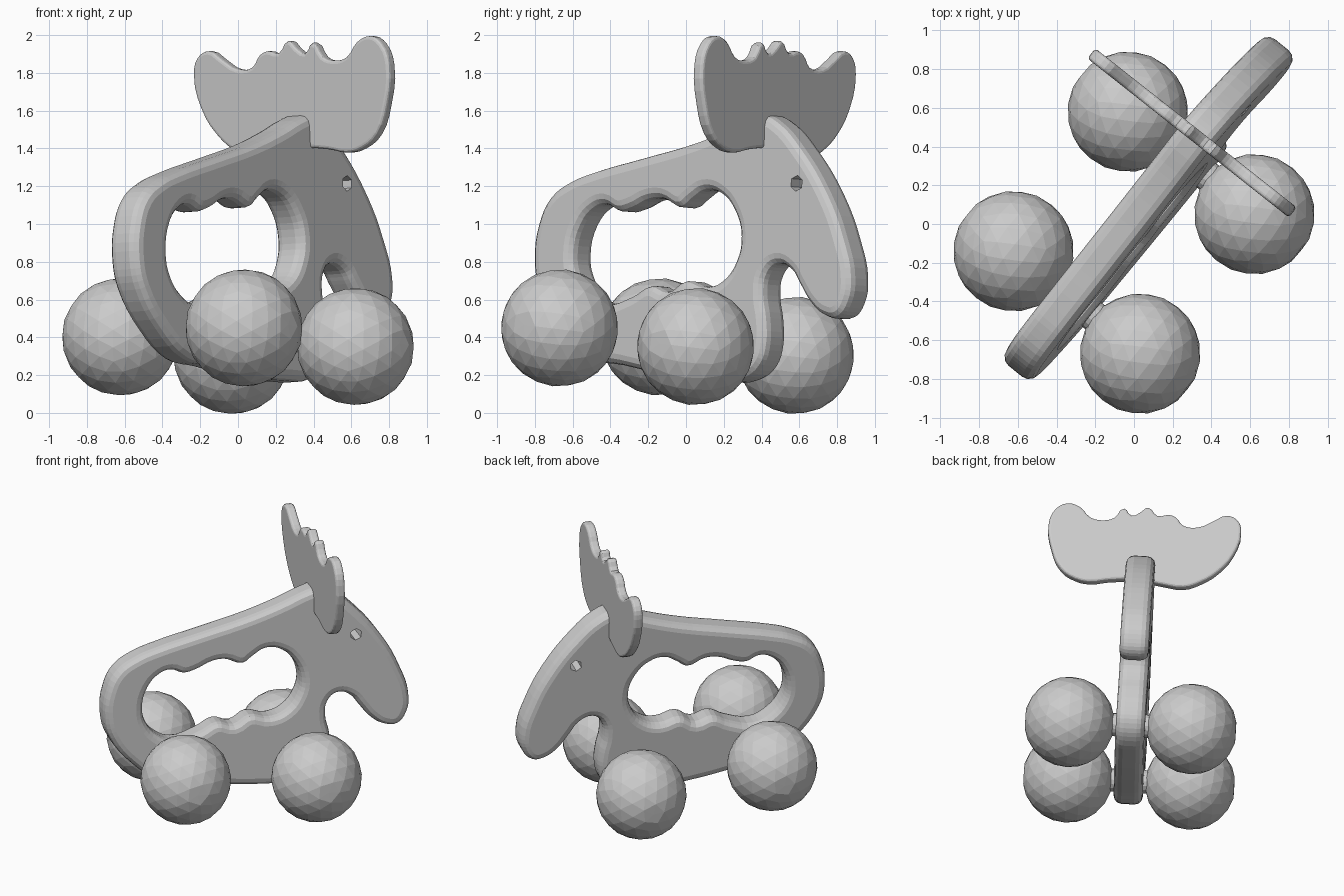
import bpy, bmesh
from mathutils import Vector, Matrix

if "Cube" in bpy.data.objects:
    bpy.data.objects.remove(bpy.data.objects["Cube"])

# Tilted toy frame: forward, sideways (right), up
F = Vector((0.63, 0.769, -0.105)).normalized()
R = Vector((0.776, -0.628, 0.056)).normalized()
U = R.cross(F).normalized()
O = Vector((0.0, -0.045, 0.377))


def frame(x, y, z, origin):
    m = Matrix((x, y, z)).transposed().to_4x4()
    m.translation = origin
    return m


def to_side(p):
    """(y, z) seen from the right -> coordinates in the body's mid plane"""
    y, z = p[0] - O.y, p[1] - O.z
    d = F.y * U.z - U.y * F.z
    return ((U.z * y - U.y * z) / d, (F.y * z - F.z * y) / d)


def plate(name, outlines, half, bevel, matrix, res):
    """Rounded flat board from closed smooth outlines (later ones are holes)"""
    cu = bpy.data.curves.new(name, 'CURVE')
    cu.dimensions, cu.fill_mode = '2D', 'BOTH'
    cu.resolution_u, cu.bevel_resolution = res, 2
    cu.extrude, cu.bevel_depth, cu.offset = half - bevel, bevel, -bevel
    for pts in outlines:
        sp = cu.splines.new('BEZIER')
        sp.bezier_points.add(len(pts) - 1)
        sp.use_cyclic_u = True
        for b, p in zip(sp.bezier_points, pts):
            b.co = (p[0], p[1], 0)
            b.handle_left_type = b.handle_right_type = 'AUTO'
    tmp = bpy.data.objects.new(name + "_curve", cu)
    bpy.context.collection.objects.link(tmp)
    dg = bpy.context.evaluated_depsgraph_get()
    me = bpy.data.meshes.new_from_object(tmp.evaluated_get(dg))
    bpy.data.objects.remove(tmp)
    bm = bmesh.new()
    bm.from_mesh(me)
    bmesh.ops.remove_doubles(bm, verts=bm.verts, dist=0.0005)
    bmesh.ops.recalc_face_normals(bm, faces=bm.faces)
    for f in bm.faces:
        f.smooth = False
    bm.to_mesh(me)
    bm.free()
    ob = bpy.data.objects.new(name, me)
    bpy.context.collection.objects.link(ob)
    ob.matrix_world = matrix
    return ob


def rod(name, center, radius, length, sides):
    bpy.ops.mesh.primitive_cylinder_add(vertices=sides, radius=radius, depth=length)
    ob = bpy.context.object
    ob.name = name
    ob.matrix_world = frame(F, U, R, center)
    return ob


# Body with handle opening
body_pts = [(-.76, .80), (-.735, 1.0), (-.67, 1.14), (-.56, 1.225), (-.45, 1.27),
            (-.19, 1.345), (.07, 1.42), (.25, 1.49), (.40, 1.56), (.46, 1.575),
            (.54, 1.535), (.65, 1.41), (.80, 1.155), (.885, .92), (.925, .71),
            (.905, .58), (.85, .505), (.78, .51), (.71, .57), (.645, .68),
            (.605, .75), (.53, .785), (.475, .73), (.46, .62), (.475, .5),
            (.475, .36), (.44, .25), (.35, .175), (.2, .168), (-.1, .205),
            (-.3, .25), (-.46, .285), (-.62, .44), (-.735, .65)]
hole_pts = [(-.545, .84), (-.51, .99), (-.44, 1.08), (-.38, 1.10), (-.31, 1.065),
            (-.24, 1.08), (-.15, 1.125), (-.08, 1.13), (.02, 1.085), (.08, 1.13),
            (.15, 1.175), (.23, 1.155), (.30, 1.07), (.335, .93), (.31, .80),
            (.24, .70), (.15, .665), (.04, .695), (-.05, .64), (-.14, .67),
            (-.24, .615), (-.38, .575), (-.47, .63), (-.53, .73)]
body = plate("body", [[to_side(p) for p in body_pts], [to_side(p) for p in hole_pts]],
             0.1, 0.055, frame(F, U, R, O), 4)

# Eye hole
s, t = to_side((0.648, 1.21))
cutter = rod("eye_cutter", O + F * s + U * t, 0.042, 0.5, 6)
cutter.hide_render = True
cutter.hide_set(True)
mod = body.modifiers.new("eye", 'BOOLEAN')
mod.operation, mod.solver, mod.object = 'DIFFERENCE', 'EXACT', cutter

# Antlers: thin upright plate across the head
antler_pts = [(-.22, 1.79), (-.2, 1.88), (-.14, 1.915), (-.07, 1.87), (.01, 1.82),
              (.09, 1.83), (.13, 1.895), (.17, 1.915), (.23, 1.905), (.28, 1.97),
              (.325, 1.93), (.37, 1.905), (.41, 1.96), (.465, 1.885), (.52, 1.865),
              (.59, 1.885), (.645, 1.965), (.715, 1.995), (.775, 1.955), (.815, 1.845),
              (.80, 1.63), (.75, 1.475), (.67, 1.4), (.59, 1.378), (.495, 1.395),
              (.34, 1.40), (.2, 1.365), (.09, 1.345), (0, 1.385), (-.1, 1.475),
              (-.18, 1.61)]
A = Vector((0.785, -0.62, 0)).normalized()
Z = Vector((0, 0, 1))
plate("antlers", [[((x - 0.32) / A.x, z) for x, z in antler_pts]], 0.033, 0.018,
      frame(A, Z, A.cross(Z), Vector((0.32, 0.454, 0))), 3)

# Ball wheels with slightly flattened outer ends, and axles
for pos, along in (("front", 0.468), ("rear", -0.468)):
    hub = O + F * along
    rod(pos + "_axle", hub, 0.08, 0.5, 16)
    for side, sign in (("right", 1), ("left", -1)):
        bpy.ops.mesh.primitive_ico_sphere_add(subdivisions=3, radius=0.311)
        w = bpy.context.object
        w.name = f"{pos}_{side}_wheel"
        for v in w.data.vertices:
            v.co.z = max(-0.302, min(0.302, v.co.z))
        w.matrix_world = frame(F, U, R, hub + R * sign * 0.421)
